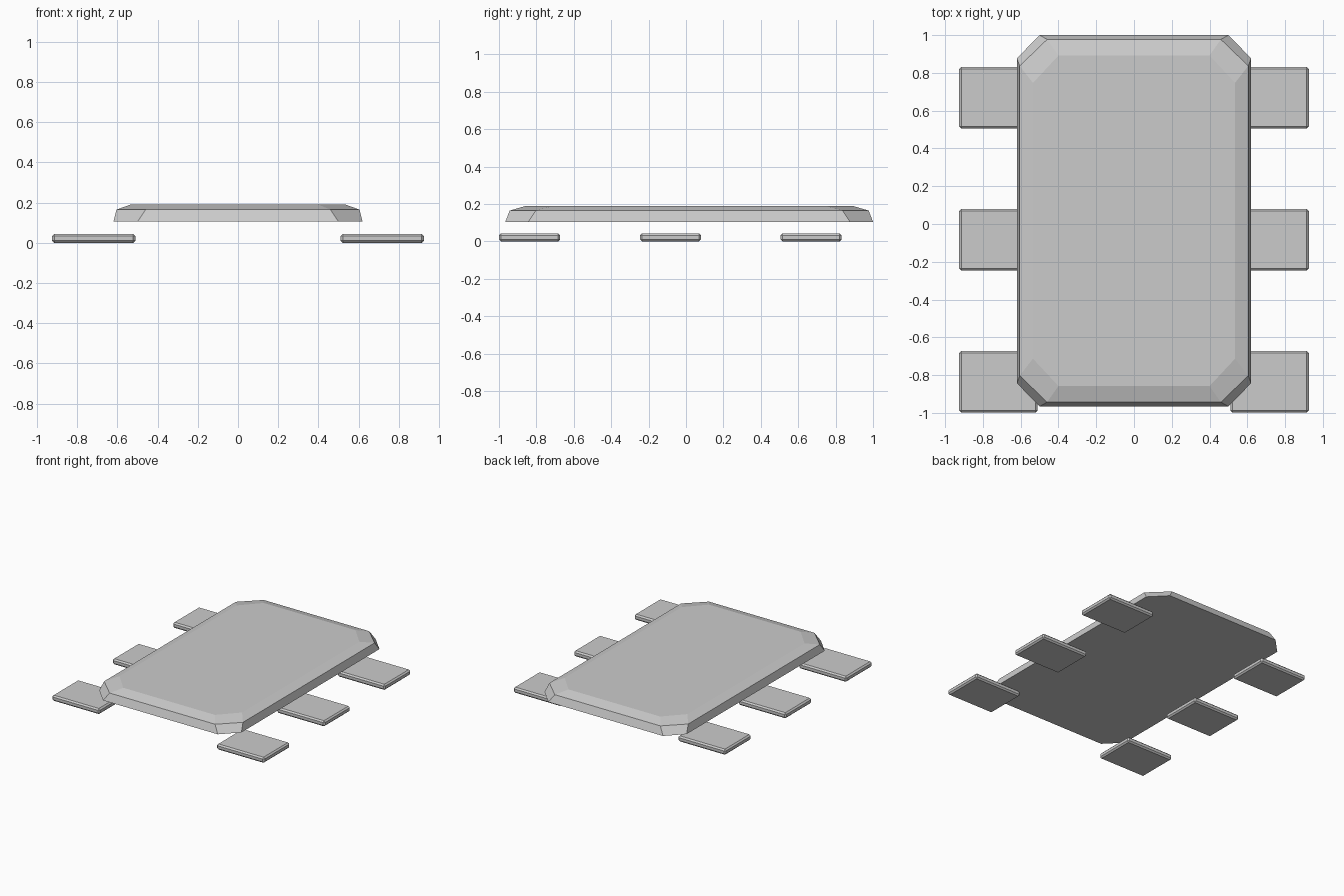
import bpy, bmesh

cube = bpy.data.objects.get("Cube")
if cube:
    bpy.data.objects.remove(cube, do_unlink=True)

# Single plain grey for every part
grey = bpy.data.materials.new("plain grey")
grey.use_nodes = True
colour = (0.6, 0.6, 0.6, 1)
grey.diffuse_color = colour
grey.node_tree.nodes["Principled BSDF"].inputs["Base Color"].default_value = colour


def add_object(name, bm):
    bmesh.ops.recalc_face_normals(bm, faces=bm.faces)
    mesh = bpy.data.meshes.new(name)
    bm.to_mesh(mesh)
    bm.free()
    mesh.materials.append(grey)
    obj = bpy.data.objects.new(name, mesh)
    bpy.context.collection.objects.link(obj)
    return obj


def octagon(bm, half_x, half_y, cut_x, cut_y, z, centre_y):
    """Rectangle with clipped corners, listed counter-clockwise."""
    x, y = half_x - cut_x, half_y - cut_y
    points = [(half_x, -y), (half_x, y), (x, half_y), (-x, half_y),
              (-half_x, y), (-half_x, -y), (-x, -half_y), (x, -half_y)]
    return [bm.verts.new((px, py + centre_y, z)) for px, py in points]


# Body: clipped slab with steep sides and a shallow chamfer on top
bm = bmesh.new()
rings = [octagon(bm, *r, 0.017) for r in (
    (0.62, 0.983, 0.12, 0.123, 0.105),
    (0.605, 0.96, 0.145, 0.14, 0.165),
    (0.535, 0.875, 0.135, 0.145, 0.19))]
for low, high in zip(rings, rings[1:]):
    for i in range(8):
        j = (i + 1) % 8
        bm.faces.new((low[i], low[j], high[j], high[i]))
bm.faces.new(rings[0][::-1])
bm.faces.new(rings[-1])
add_object("body_slab", bm)

# Pads: three thin bevelled plates on each side
for side, label in ((1, "left"), (-1, "right")):
    for y, place in ((-0.836, "front"), (-0.083, "middle"), (0.669, "back")):
        bm = bmesh.new()
        bmesh.ops.create_cube(bm, size=1)
        bmesh.ops.scale(bm, vec=(0.415, 0.326, 0.044), verts=bm.verts)
        pad = add_object(f"{place}_{label}_pad", bm)
        pad.location = (side * 0.718, y, 0.022)
        bevel = pad.modifiers.new("edge bevel", "BEVEL")
        bevel.width = 0.011
        bevel.segments = 1
